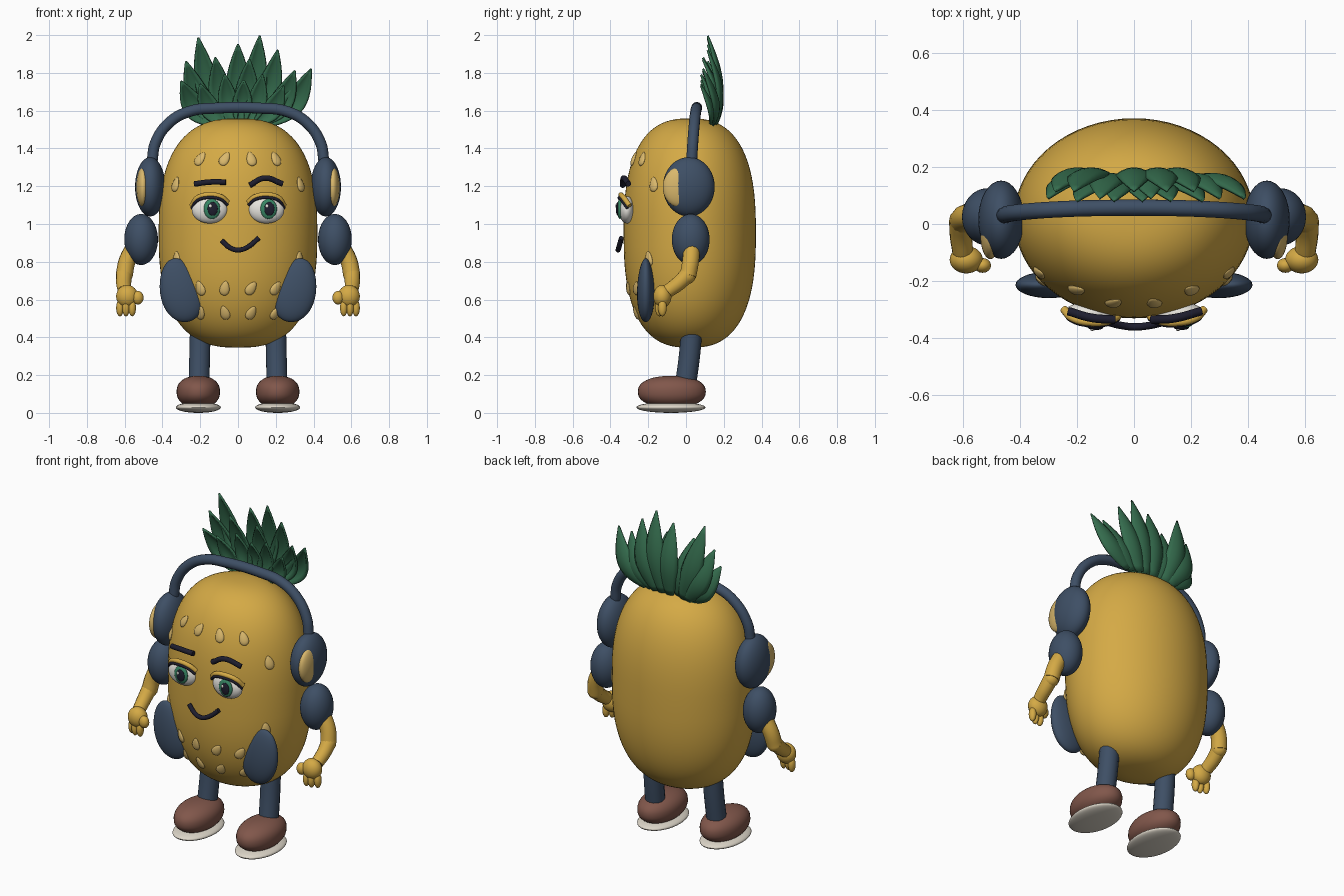
import bpy, bmesh, math
from mathutils import Vector, Matrix, Euler

cube = bpy.data.objects.get("Cube")
if cube:
    bpy.data.objects.remove(cube, do_unlink=True)


def material(name, r, g, b):
    m = bpy.data.materials.new(name)
    m.use_nodes = True
    m.diffuse_color = (r, g, b, 1)
    m.node_tree.nodes["Principled BSDF"].inputs["Base Color"].default_value = (r, g, b, 1)
    return m


GOLD = material("gold skin", .66, .40, .06)
SEED = material("pale gold", .70, .48, .15)
NAVY = material("navy", .048, .078, .13)
GREEN = material("leaf green", .035, .15, .075)
BROWN = material("shoe brown", .22, .095, .07)
CREAM = material("sole cream", .72, .67, .58)
DARK = material("dark ink", .013, .013, .028)
WHITE = material("eye white", .80, .78, .73)
IRIS = material("iris green", .04, .24, .13)

parts = []


def finish(name, mesh, mat):
    ob = bpy.data.objects.new(name, mesh)
    bpy.context.collection.objects.link(ob)
    mesh.materials.clear()
    mesh.materials.append(mat)
    parts.append(ob)
    return ob


def ball(name, loc, rad, mat, rot=None, taper=0, power=2, seg=32):
    """Ellipsoid; taper narrows its top, power above 2 makes it boxier in height."""
    bm = bmesh.new()
    bmesh.ops.create_uvsphere(bm, u_segments=seg, v_segments=seg * 3 // 4, radius=1)
    turn = rot if rot else Matrix.Identity(3)
    for v in bm.verts:
        x, y, z = v.co
        r = math.hypot(x, y)
        k = (r ** (2 / power) / r if r > 1e-5 else 0) * (1 - taper * z)
        z = math.copysign(abs(z) ** (2 / power), z)
        v.co = turn @ Vector((x * k * rad[0], y * k * rad[1], z * rad[2])) + Vector(loc)
    mesh = bpy.data.meshes.new(name)
    bm.to_mesh(mesh)
    bm.free()
    return finish(name, mesh, mat)


def tube(name, pts, radius, mat, taper=1):
    """Smooth round tube through the points."""
    cu = bpy.data.curves.new(name, 'CURVE')
    cu.dimensions = '3D'
    cu.bevel_depth = radius
    cu.bevel_resolution = 5
    cu.use_fill_caps = True
    cu.resolution_u = 10
    sp = cu.splines.new('BEZIER')
    sp.bezier_points.add(len(pts) - 1)
    for i, (bp, p) in enumerate(zip(sp.bezier_points, pts)):
        bp.co = p
        bp.handle_left_type = bp.handle_right_type = 'AUTO'
        bp.radius = 1 + (taper - 1) * i / (len(pts) - 1)
    tmp = bpy.data.objects.new(name + " path", cu)
    bpy.context.collection.objects.link(tmp)
    bpy.context.view_layer.update()
    mesh = bpy.data.meshes.new_from_object(tmp.evaluated_get(bpy.context.evaluated_depsgraph_get()))
    bpy.data.objects.remove(tmp, do_unlink=True)
    return finish(name, mesh, mat)


# Body
BODY_C, BODY_R, POWER = Vector((0, .02, .952)), Vector((.42, .35, .607)), 2.6
ball("body", BODY_C, BODY_R, GOLD, power=POWER, seg=64)


def on_body(x, z):
    """Front surface point and outward normal of the body at x, z."""
    dz = (z - BODY_C.z) / BODY_R.z
    ring = (1 - abs(dz) ** POWER) ** (1 / POWER)
    y = -BODY_R.y * math.sqrt(max(0, ring ** 2 - (x / BODY_R.x) ** 2))
    k = ring ** (POWER - 2)
    n = Vector((x / BODY_R.x ** 2 * k, y / BODY_R.y ** 2 * k,
                math.copysign(abs(dz) ** (POWER - 1), dz) / BODY_R.z))
    return Vector((x, y + BODY_C.y, z)), n.normalized()


# Seeds lying on the front of the body
def seed(x, z, tilt):
    p, n = on_body(x, z)
    up = Vector((math.sin(tilt), 0, math.cos(tilt)))
    up = (up - n * up.dot(n)).normalized()
    side = up.cross(n)
    ball("seed", p, (.025, .012, .04), SEED, Matrix((side, n, up)).transposed(), .3, seg=16)


for z, tilts in ((1.345, (.6, .45, -.2, -.3)), (.66, (-.3, .2, .6, .6)), (.53, (.4, -.2, .4, .5))):
    for x, tilt in zip((-.2, -.07, .07, .2), tilts):
        seed(x, z, tilt)
for s in (-1, 1):
    seed(s * .33, 1.21, -s * .3)
    seed(s * .325, .815, -s * .1)

# Headphone band
half = [(.455, .03, 1.33), (.437, .036, 1.43), (.36, .045, 1.54), (.25, .052, 1.598), (.12, .056, 1.613)]
tube("headphone_band", half + [(-x, y, z) for x, y, z in reversed(half)], .029, NAVY)

for s, side in ((1, "left_"), (-1, "right_")):
    def at(x, y, z):
        return (s * x, y, z)

    # Headphone cup and its pale pad
    ball(side + "ear_cup", at(.465, .015, 1.197), (.08, .137, .157), NAVY)
    ball(side + "ear_pad", at(.503, -.035, 1.195), (.035, .088, .105), SEED)

    # Arm and hand
    ball(side + "sleeve", at(.513, .025, .918), (.089, .1, .135), NAVY)
    tube(side + "upper_arm", [at(.555, .03, .87), at(.588, .024, .8), at(.603, .01, .725)], .045, GOLD)
    ball(side + "elbow", at(.603, .008, .725), (.043, .043, .043), GOLD, seg=20)
    tube(side + "forearm", [at(.604, .012, .735), at(.605, -.04, .685), at(.6, -.095, .645)], .043, GOLD, .85)
    ball(side + "palm", at(.587, -.125, .617), (.058, .048, .06), GOLD)
    for x, y in ((.625, -.125), (.593, -.14), (.56, -.14)):
        ball(side + "finger", at(x, y, .556), (.02, .023, .045), GOLD, seg=16)
    ball(side + "thumb", at(.53, -.145, .61), (.03, .026, .036), GOLD, seg=16)

    # Leg and shoe
    tube(side + "leg", [at(.2, .03, .43), at(.203, .018, .3), at(.207, -.005, .13)], .056, NAVY)
    ball(side + "shoe", at(.21, -.075, .112), (.115, .18, .084), BROWN, power=2.3)
    ball(side + "sole", at(.21, -.08, .029), (.119, .183, .029), CREAM)

    # Hip pouch
    ball(side + "hip_pouch", at(.302, -.213, .65), (.112, .046, .172), NAVY,
         Euler((0, s * .25, 0)).to_matrix(), .12)

    # Eye, with iris, pupil, glint, lash line and lid
    ball(side + "eye", at(.15, -.313, 1.075), (.095, .042, .072), WHITE)
    ix = s * .15 + .012
    ball(side + "iris", (ix, -.349, 1.08), (.044, .016, .053), IRIS, seg=24)
    ball(side + "pupil", (ix + .004, -.362, 1.08), (.027, .009, .036), DARK, seg=20)
    ball(side + "glint", (ix - .008, -.37, 1.095), (.008, .004, .009), WHITE, seg=12)
    arc = [(.245, -.305, 1.09), (.215, -.335, 1.132), (.15, -.35, 1.148), (.09, -.345, 1.137), (.055, -.328, 1.108)]
    tube(side + "lash_line", [at(x, y - .004, z - .008) for x, y, z in arc], .008, DARK)
    tube(side + "eyelid", [at(x, y + .006, z + .006) for x, y, z in arc], .014, GOLD)

# Eyebrows and mouth
tube("right_brow", [(-.23, -.305, 1.212), (-.15, -.328, 1.222), (-.065, -.335, 1.222)], .015, DARK)
tube("left_brow", [(.062, -.335, 1.205), (.14, -.33, 1.243), (.235, -.305, 1.213)], .015, DARK)
tube("mouth", [(-.087, -.345, .912), (-.045, -.355, .876), (0, -.36, .862), (.055, -.355, .88),
               (.11, -.342, .926)], .013, DARK)


# Leaf crown: cupped blades that bow backward and tip forward
def leaf(base, tip, width, bend):
    base, tip = Vector(base), Vector(tip)
    d = tip - base
    across = Vector((d.z, 0, -d.x)).normalized()
    rows, cols = 12, 6
    bm = bmesh.new()
    grid = []
    for i in range(rows + 1):
        t = i / rows
        bow = math.sin(math.pi * t)
        c = base + d * t + Vector((d.x * .12, bend, -abs(d.x) * .12)) * bow
        w = width * max(.03, math.sin(math.pi * (.12 + .88 * t)) ** .9)
        row = []
        for j in range(cols + 1):
            u = 2 * j / cols - 1
            row.append(bm.verts.new(c + across * u * w + Vector((0, -.4 * w * u * u, 0))))
        grid.append(row)
    for a, b in zip(grid, grid[1:]):
        for j in range(cols):
            bm.faces.new((a[j], a[j + 1], b[j + 1], b[j]))
    mesh = bpy.data.meshes.new("leaf")
    bm.to_mesh(mesh)
    bm.free()
    mod = finish("leaf", mesh, GREEN).modifiers.new("thickness", 'SOLIDIFY')
    mod.thickness = .012
    mod.offset = 0


# Tall back leaves, middle leaves, short front leaves: (tip x, tip z)
layers = (
    (.165, .115, .05, .062, ((-.21, 1.985), (0, 1.95), (.115, 1.995), (.21, 1.92), (-.275, 1.86))),
    (.15, .09, .05, .06, ((-.3, 1.755), (.386, 1.82), (-.12, 1.88), (.3, 1.81), (.06, 1.87))),
    (.135, .08, .035, .05, ((-.2, 1.74), (-.07, 1.79), (.03, 1.76), (.13, 1.79), (.24, 1.73))),
)
for base_y, tip_y, bend, width, tips in layers:
    for x, z in tips:
        leaf((x * .42, base_y, 1.535), (x, tip_y, z), width, bend)

# Shading
bpy.ops.object.select_all(action='DESELECT')
for ob in parts:
    ob.select_set(True)
bpy.context.view_layer.objects.active = parts[0]
bpy.ops.object.shade_smooth_by_angle(angle=math.radians(40))
